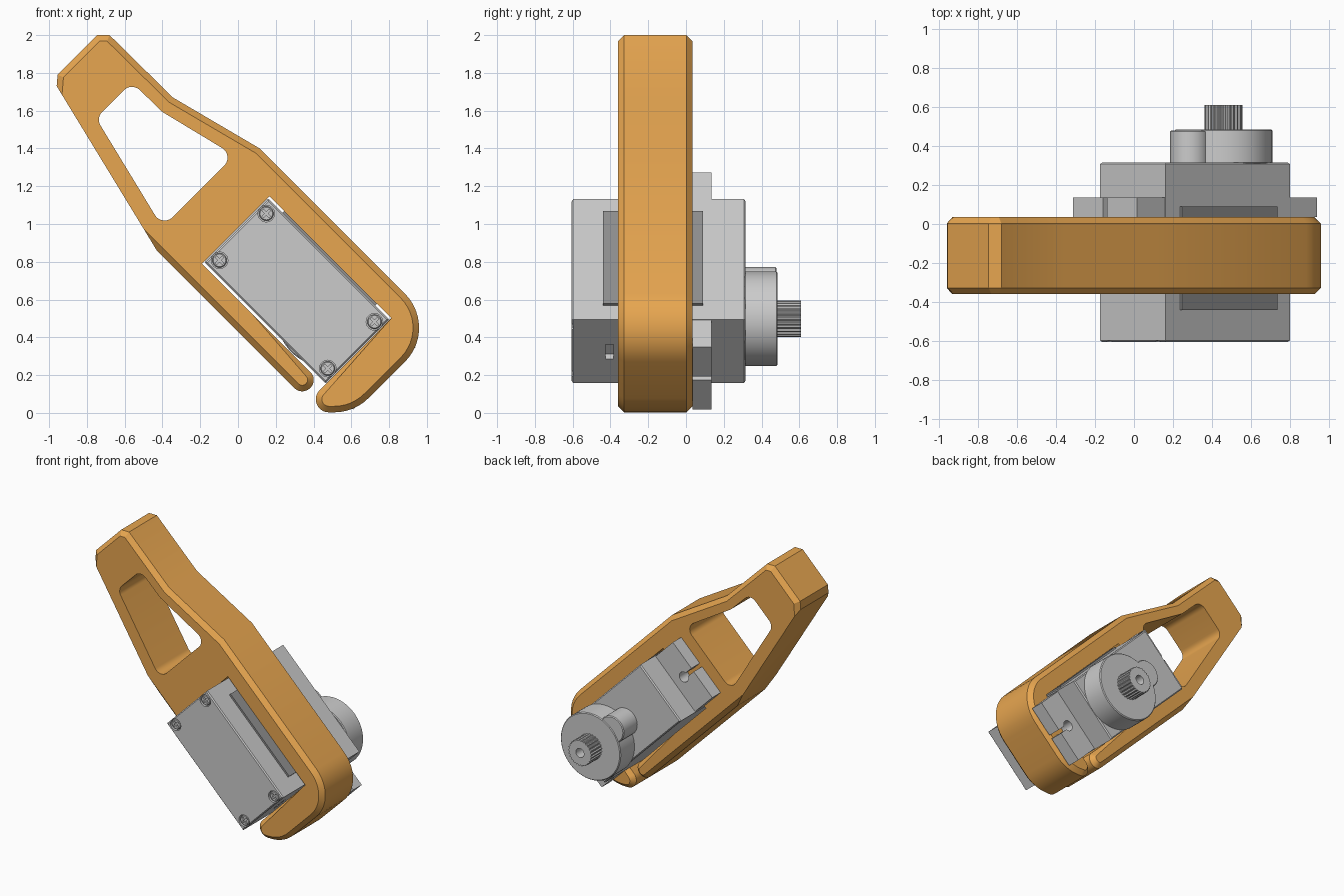
import bpy, bmesh
from math import sin, cos, pi, tan, radians
from mathutils import Matrix, Vector

if "Cube" in bpy.data.objects:
    bpy.data.objects.remove(bpy.data.objects["Cube"], do_unlink=True)

# Motor frame: local x runs along the body, local z across it
MOTOR = Matrix.Translation((0.3125, 0, 0.645)) @ Matrix.Rotation(radians(45), 4, 'Y')
SHAFT_U = 0.207


def material(name, rgb):
    mat = bpy.data.materials.new(name)
    mat.use_nodes = True
    color = (*rgb, 1)
    mat.diffuse_color = color
    mat.node_tree.nodes["Principled BSDF"].inputs["Base Color"].default_value = color
    return mat


def fillet(corners):
    """Round each (x, z, radius) corner of a closed profile."""
    pts = []
    for i, (x, z, r) in enumerate(corners):
        c = Vector((x, z))
        if not r:
            pts.append(c)
            continue
        a = (Vector(corners[i - 1][:2]) - c).normalized()
        b = (Vector(corners[(i + 1) % len(corners)][:2]) - c).normalized()
        half = a.angle(b) / 2
        center = c + (a + b).normalized() * r / sin(half)
        start = (c + a * r / tan(half) - center).normalized()
        end = (c + b * r / tan(half) - center).normalized()
        steps = max(3, round((pi - 2 * half) / radians(8)))
        for k in range(steps + 1):
            pts.append(center + start.slerp(end, k / steps) * r)
    return pts


def prism(name, pts, y0, y1, frame=Matrix(), chamfer=0, keep_sharp=None, mat=None):
    """Extrude an xz profile from y0 to y1, with optional chamfered rims."""
    bm = bmesh.new()
    face = bm.faces.new([bm.verts.new((p[0], y0, p[1])) for p in pts])
    ext = bmesh.ops.extrude_face_region(bm, geom=[face])
    bmesh.ops.translate(bm, vec=(0, y1 - y0, 0),
                        verts=[g for g in ext["geom"] if isinstance(g, bmesh.types.BMVert)])
    bmesh.ops.recalc_face_normals(bm, faces=bm.faces)
    if chamfer:
        rims = [e for e in bm.edges if abs(e.verts[0].co.y - e.verts[1].co.y) < 1e-5]
        if keep_sharp:
            rims = [e for e in rims if not keep_sharp((e.verts[0].co + e.verts[1].co) / 2)]
        bmesh.ops.bevel(bm, geom=rims, offset=chamfer, segments=1, affect='EDGES')
    mesh = bpy.data.meshes.new(name)
    bm.to_mesh(mesh)
    bm.free()
    obj = bpy.data.objects.new(name, mesh)
    bpy.context.collection.objects.link(obj)
    obj.matrix_world = frame
    if mat:
        mesh.materials.append(mat)
    return obj


def circle(u, v, r, n=48):
    return [(u + r * cos(2 * pi * k / n), v + r * sin(2 * pi * k / n)) for k in range(n)]


def rect(u0, u1, v0, v1):
    return [(u0, v0), (u1, v0), (u1, v1), (u0, v1)]


def activate(obj):
    bpy.ops.object.select_all(action='DESELECT')
    obj.select_set(True)
    bpy.context.view_layer.objects.active = obj


def cut(obj, *cutters):
    activate(obj)
    for cutter in cutters:
        cutter.hide_render = True
        mod = obj.modifiers.new("cut", 'BOOLEAN')
        mod.operation = 'DIFFERENCE'
        mod.solver = 'EXACT'
        mod.object = cutter
        bpy.ops.object.modifier_apply(modifier=mod.name)
        bpy.data.objects.remove(cutter, do_unlink=True)


orange = material("orange_plastic", (0.8, 0.38, 0.08))
dark = material("dark_label", (0.28, 0.28, 0.28))
parts = []

# Bracket: hooked outline that wraps the motor, rim chamfered outside the pocket
outline = fillet([
    (-0.96, 1.73, 0), (-0.955, 1.79, 0), (-0.745, 2.0, 0), (-0.68, 2.0, 0),
    (-0.345, 1.67, 0), (0.115, 1.4, 0),
    (1.065, 0.45, 0.255), (0.615, 0.003, 0.255), (0.315, 0.003, 0.069),
    (0.8125, 0.5025, 0), (0.1675, 1.1475, 0), (-0.19, 0.79, 0),
    (0.425, 0.175, 0.058), (0.34, 0.09, 0.058), (-0.43, 0.86, 0)])


def pocket_wall(mid):
    total, diff = mid.x + mid.z, mid.x - mid.z
    back_wall = abs(diff + 0.98) < 0.01 and 0.59 < total < 1.32
    top_wall = abs(total - 1.315) < 0.01 and -0.99 < diff < 0.32
    arm_wall = abs(total - 0.6) < 0.005 and diff < 0.1
    return back_wall or top_wall or arm_wall


bracket = prism("bracket", outline, -0.36, 0.035, chamfer=0.032,
                keep_sharp=pocket_wall, mat=orange)
window = fillet([(-0.752, 1.561, 0.06), (-0.562, 1.75, 0.06), (-0.4, 1.593, 0.06),
                 (-0.019, 1.363, 0.06), (-0.4, 0.982, 0.06)])
cut(bracket, prism("window_cutter", window, -1, 1))
parts.append(bracket)

# Motor case with screw pockets and a cable opening
case = prism("motor_case", rect(-0.45, 0.45, -0.238, 0.238), -0.605, 0.315,
             MOTOR, chamfer=0.008)
screw_spots = [(u, v) for u in (-0.405, 0.405) for v in (-0.175, 0.175)]
cut(case, prism("cable_cutter", rect(0.41, 0.5, -0.06, 0.05), -0.425, -0.385, MOTOR),
    *[prism("pocket_cutter", circle(u, v, 0.044, 24), -0.7, -0.58, MOTOR)
      for u, v in screw_spots])
parts.append(case)

# Cross-head screws
for i, (u, v) in enumerate(screw_spots):
    screw = prism(f"case_screw_{i + 1}", circle(u, v, 0.038, 24), -0.6, -0.575,
                  MOTOR, chamfer=0.005)
    cut(screw,
        prism("slot_cutter", rect(u - 0.026, u + 0.026, v - 0.006, v + 0.006), -0.7, -0.588, MOTOR),
        prism("slot_cutter", rect(u - 0.006, u + 0.006, v - 0.026, v + 0.026), -0.7, -0.588, MOTOR))
    parts.append(screw)

# Side label
parts.append(prism("side_label", rect(-0.347, 0.347, 0.236, 0.252), -0.44, 0.09,
                   MOTOR, mat=dark))

# Mounting flanges, each with an open-ended screw hole
for name, s in (("upper_flange", -1), ("lower_flange", 1)):
    flange = prism(name, rect(*sorted((s * 0.44, s * 0.653)), -0.233, 0.233), 0.035, 0.135, MOTOR)
    cut(flange, prism("hole_cutter", circle(s * 0.55, 0, 0.038, 32), -1, 1, MOTOR),
        prism("slot_cutter", rect(*sorted((s * 0.55, s * 0.7)), -0.014, 0.014), -1, 1, MOTOR))
    parts.append(flange)

# Gear housing: large boss with a smaller lobe
parts.append(prism("gear_boss", circle(SHAFT_U, 0, 0.25, 64), 0.31, 0.485, MOTOR, chamfer=0.006))
parts.append(prism("gear_lobe", circle(SHAFT_U - 0.245, 0, 0.1), 0.31, 0.48, MOTOR, chamfer=0.006))

# Splined output shaft
teeth = 25
spline = []
for k in range(teeth * 4):
    r = 0.097 if k % 4 < 2 else 0.09
    a = 2 * pi * k / (teeth * 4)
    spline.append((SHAFT_U + r * cos(a), r * sin(a)))
shaft = prism("output_shaft", spline, 0.48, 0.61, MOTOR)
cut(shaft, prism("bore_cutter", circle(SHAFT_U, 0, 0.034, 24), 0.51, 0.8, MOTOR))
parts.append(shaft)

for obj in parts:
    activate(obj)
    bpy.ops.object.shade_smooth_by_angle(angle=radians(25))
